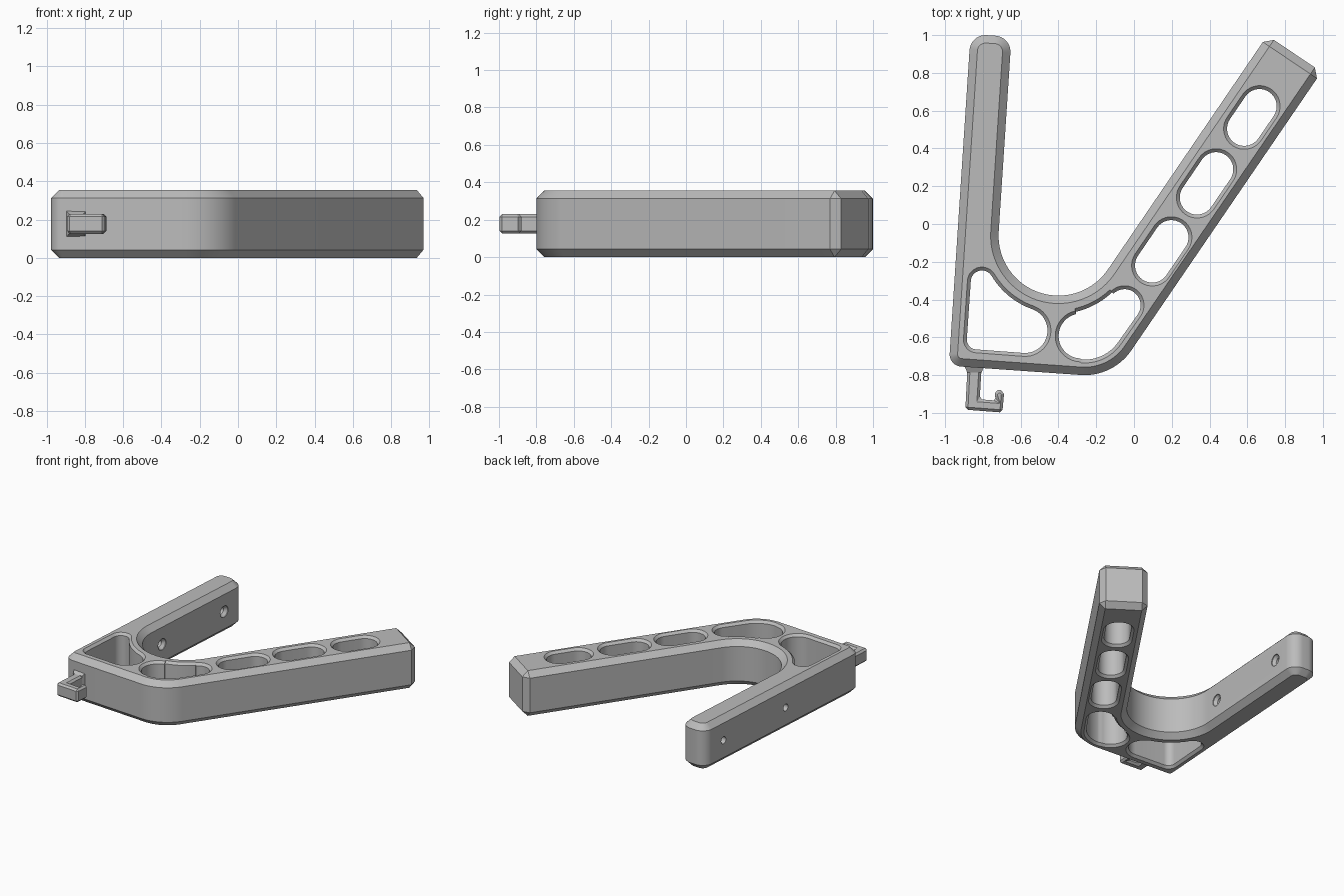
import bpy, bmesh
from math import radians, sin, cos, pi
from mathutils import Vector, Matrix

cube = bpy.data.objects.get("Cube")
if cube:
    bpy.data.objects.remove(cube)

HEIGHT, CHAMFER, RIM = 0.355, 0.042, 0.018
TILT, ARM = 3.74, 55.7                    # wall plate lean, arm heading
PLATE_OUT, BASE_OUT = 180 - TILT, 270 - TILT   # outward normals of the sides
ARM_OUT = 270 + ARM
MID = HEIGHT / 2

grey = bpy.data.materials.new("Grey plastic")
grey.use_nodes = True
grey.diffuse_color = (0.5, 0.5, 0.5, 1)
grey.node_tree.nodes["Principled BSDF"].inputs["Base Color"].default_value = (0.5, 0.5, 0.5, 1)


def outline(arcs, offset=0):
    """Arcs joined by tangent lines; a negative radius is a hollow curve."""
    pts = []
    for x, y, r, a, b, steps in arcs:
        for i in range(steps + 1):
            t = radians(a + (b - a) * i / steps)
            pts.append((x + (r + offset) * cos(t), y + (r + offset) * sin(t)))
    return pts


def finish(name, bm):
    bmesh.ops.remove_doubles(bm, verts=bm.verts, dist=1e-5)
    bmesh.ops.recalc_face_normals(bm, faces=bm.faces)
    mesh = bpy.data.meshes.new(name)
    bm.to_mesh(mesh)
    bm.free()
    mesh.materials.append(grey)
    ob = bpy.data.objects.new(name, mesh)
    bpy.context.collection.objects.link(ob)
    return ob


def loft(name, layers):
    """Stack outlines of equal length: (points, z)."""
    bm = bmesh.new()
    rings = [[bm.verts.new((x, y, z)) for x, y in pts] for pts, z in layers]
    n = len(rings[0])
    for low, high in zip(rings, rings[1:]):
        for i in range(n):
            j = (i + 1) % n
            bm.faces.new((low[i], low[j], high[j], high[i]))
    bm.faces.new(rings[0][::-1])
    bm.faces.new(rings[-1])
    return finish(name, bm)


def select(ob):
    bpy.ops.object.select_all(action='DESELECT')
    bpy.context.view_layer.objects.active = ob
    ob.select_set(True)


def apply_modifier(ob, mod):
    select(ob)
    bpy.ops.object.modifier_apply(modifier=mod.name)


def cut(ob, cutter):
    mod = ob.modifiers.new("cut", 'BOOLEAN')
    mod.operation, mod.solver, mod.object = 'DIFFERENCE', 'EXACT', cutter
    apply_modifier(ob, mod)
    bpy.data.objects.remove(cutter)


# Bracket body: wall plate, curved cradle and angled arm
U = (-0.40, -0.062)
body_arcs = [
    (-0.911, -0.690, 0.065, PLATE_OUT, BASE_OUT, 10),
    (-0.262, -0.500, 0.30, BASE_OUT, ARM_OUT, 24),
    (0.934, 0.794, CHAMFER, ARM_OUT, ARM_OUT + 90, 1),
    (0.717, 0.940, CHAMFER, ARM_OUT + 90, ARM_OUT + 180, 1),
    (*U, -0.317, ARM_OUT + 180, 360 - TILT, 40),
    (-0.739, 0.912, 0.085, 360 - TILT, 450 - TILT, 12),
    (-0.786, 0.915, 0.085, 450 - TILT, 540 - TILT, 12),
]
full, inner = outline(body_arcs), outline(body_arcs, -CHAMFER)
body = loft("bracket_body", [(inner, 0), (full, CHAMFER),
                             (full, HEIGHT - CHAMFER), (inner, HEIGHT)])

# Lightening openings: corner, bean and three slots along the arm
openings = [
    [(-0.805, -0.305, 0.077, 31, PLATE_OUT, 16),
     (-0.833, -0.612, 0.07, PLATE_OUT, BASE_OUT, 10),
     (-0.577, -0.564, 0.137, BASE_OUT - 360, 70.6, 20),
     (*U, -0.395, 70.6, 31, 14)],
    [(-0.05, -0.43, 0.103, ARM_OUT - 360, 133.6, 18),
     (*U, -0.395, 133.6, 102.8, 10),
     (-0.28, -0.593, 0.137, 102.8, BASE_OUT, 18),
     (-0.262, -0.50, 0.236, BASE_OUT, ARM_OUT, 16)],
]
along = Vector((cos(radians(ARM)), sin(radians(ARM))))
for x, y, half in [(0.624, 0.564, 0.072), (0.384, 0.215, 0.09), (0.147, -0.145, 0.09)]:
    c = Vector((x, y))
    openings.append([(*(c + along * half), 0.109, ARM - 90, ARM + 90, 18),
                     (*(c - along * half), 0.109, ARM + 90, ARM + 270, 18)])
for arcs in openings:
    wide, hole = outline(arcs, 0.02), outline(arcs, -RIM)
    cut(body, loft("opening_cutter", [(wide, -0.02), (hole, RIM),
                                      (hole, HEIGHT - RIM), (wide, HEIGHT + 0.02)]))

# Countersunk screw holes through the wall plate
for y in (0.775, 0.07):
    x_in = -0.712 + 0.0654 * (y + 0.005)
    circle = lambda r: outline([(0, 0, r, 0, 345, 23)])
    cutter = loft("screw_cutter", [(circle(0.027), -0.3), (circle(0.027), -0.03),
                                   (circle(0.045), -0.008), (circle(0.045), 0.06)])
    turn = Matrix.Rotation(radians(-TILT), 4, 'Z') @ Matrix.Rotation(pi / 2, 4, 'Y')
    cutter.data.transform(Matrix.Translation((x_in, y, MID)) @ turn)
    cut(body, cutter)

# Cable hook under the plate corner
hook_shape = [(-0.880, -0.73), (-0.893, -0.983), (-0.697, -0.998), (-0.688, -0.898),
              (-0.705, -0.880), (-0.722, -0.880), (-0.736, -0.895), (-0.736, -0.912),
              (-0.728, -0.935), (-0.817, -0.928), (-0.805, -0.73)]
hook = loft("cable_hook", [(hook_shape, MID - 0.052), (hook_shape, MID + 0.052)])
bevel = hook.modifiers.new("bevel", 'BEVEL')
bevel.width, bevel.segments, bevel.limit_method = 0.014, 1, 'ANGLE'
bevel.angle_limit = radians(50)
apply_modifier(hook, bevel)

# Flared foot where the hook meets the body
bm = bmesh.new()
bmesh.ops.create_cube(bm, size=1)
for v in bm.verts:
    root = v.co.y > 0
    v.co = (-0.845 + v.co.x * (0.112 if root else 0.076),
            -0.745 if root else -0.785,
            MID + v.co.z * (0.146 if root else 0.104))
finish("hook_foot", bm)

select(body)
bpy.ops.object.shade_smooth_by_angle(angle=radians(30))
